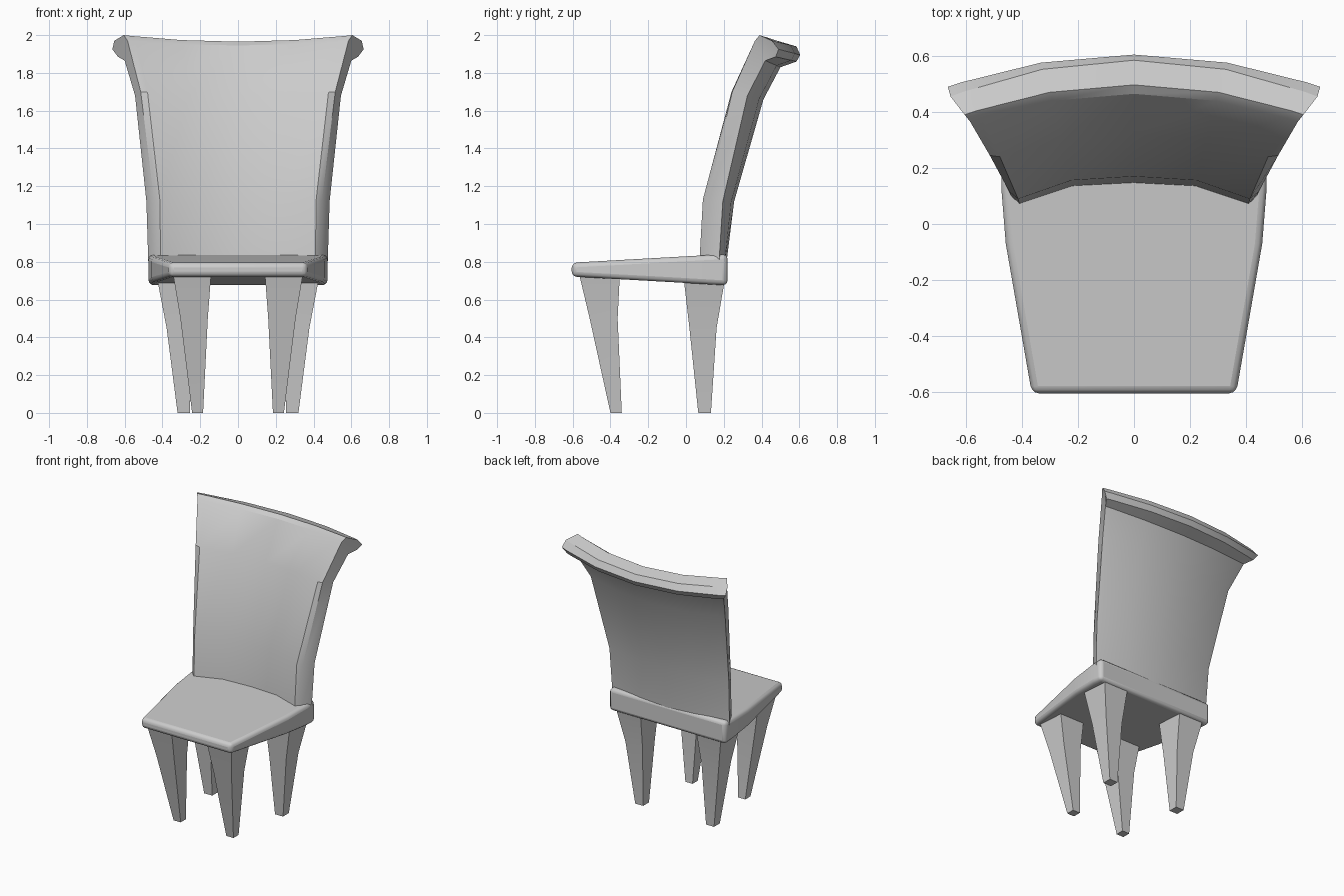
import bpy, bmesh, math

if "Cube" in bpy.data.objects:
    bpy.data.objects.remove(bpy.data.objects["Cube"])

grey = bpy.data.materials.new("light_grey")
grey.use_nodes = True
grey.diffuse_color = (0.6, 0.6, 0.6, 1)
grey.node_tree.nodes["Principled BSDF"].inputs["Base Color"].default_value = (0.6, 0.6, 0.6, 1)


def loft(name, rings, caps, angle, bevel=0.0):
    """Skin closed rings of points; caps lists the index groups that close each end."""
    bm = bmesh.new()
    rows = [[bm.verts.new(p) for p in ring] for ring in rings]
    n = len(rows[0])
    for a, b in zip(rows, rows[1:]):
        for i in range(n):
            j = (i + 1) % n
            bm.faces.new((a[i], a[j], b[j], b[i]))
    for row in (rows[0], rows[-1]):
        for cap in caps:
            bm.faces.new([row[i] for i in cap])
    bmesh.ops.recalc_face_normals(bm, faces=bm.faces)
    mesh = bpy.data.meshes.new(name)
    bm.to_mesh(mesh)
    bm.free()
    obj = bpy.data.objects.new(name, mesh)
    bpy.context.collection.objects.link(obj)
    mesh.materials.append(grey)
    if bevel:
        mod = obj.modifiers.new("rounded_edges", 'BEVEL')
        mod.width = bevel
        mod.segments = 3
        mod.limit_method = 'ANGLE'
        mod.angle_limit = math.radians(40)
    bpy.ops.object.select_all(action='DESELECT')
    obj.select_set(True)
    bpy.context.view_layer.objects.active = obj
    bpy.ops.object.shade_smooth_by_angle(angle=math.radians(angle))
    return obj


# Seat: wedge stations of (y, half width, bottom z, top z)
seat = [(-0.605, 0.365, 0.722, 0.795), (-0.07, 0.458, 0.692, 0.825),
        (0.13, 0.474, 0.68, 0.836), (0.22, 0.474, 0.675, 0.84)]
loft("seat", [[(-w, y, b), (w, y, b), (w, y, t), (-w, y, t)] for y, w, b, t in seat],
     [(0, 1, 2, 3)], 50, bevel=0.026)

# Backrest section: centre y, z / end x, y, z / forward bulge beside the end bevel
section = [
    (0.145, 0.80, 0.44, 0.10, 0.80, 0.035),
    (0.170, 1.13, 0.445, 0.115, 1.13, 0.033),
    (0.320, 1.68, 0.515, 0.245, 1.70, 0.015),
    (0.465, 1.945, 0.585, 0.365, 1.97, 0),
    (0.497, 1.965, 0.605, 0.39, 2.00, 0),
    (0.585, 1.94, 0.655, 0.455, 1.97, 0),
    (0.605, 1.895, 0.665, 0.49, 1.925, 0),
    (0.585, 1.86, 0.635, 0.475, 1.885, 0),
    (0.500, 1.83, 0.60, 0.42, 1.865, 0),
    (0.410, 1.66, 0.545, 0.325, 1.68, 0),
    (0.255, 1.12, 0.485, 0.195, 1.12, 0),
    (0.215, 0.80, 0.475, 0.175, 0.80, 0),
]
rings = []
for u in (-1, -0.93, -0.5, 0, 0.5, 0.93, 1):
    k = u * u
    near_end = abs(u) == 0.93
    rings.append([(x * u, yc + (ye - yc) * k - (bulge if near_end else 0), zc + (ze - zc) * k)
                  for yc, zc, x, ye, ze, bulge in section])
loft("backrest", rings,
     [(0, 1, 10, 11), (1, 2, 9, 10), (2, 3, 8, 9), (3, 4, 5, 6, 7, 8)], 25)

# Legs: levels of (z, inner x, outer x, front y, back y)
legs = {
    "front_leg": [(0.0, 0.185, 0.243, -0.40, -0.34), (0.5, 0.16, 0.305, -0.51, -0.362),
                  (0.74, 0.142, 0.345, -0.567, -0.35)],
    "back_leg": [(0.0, 0.255, 0.32, 0.065, 0.132), (0.45, 0.24, 0.378, 0.018, 0.162),
                 (0.72, 0.225, 0.43, -0.013, 0.208)],
}
for name, levels in legs.items():
    for side, s in (("left", 1), ("right", -1)):
        loft(f"{name}_{side}",
             [[(s * a, f, z), (s * b, f, z), (s * b, r, z), (s * a, r, z)]
              for z, a, b, f, r in levels], [(0, 1, 2, 3)], 20)
